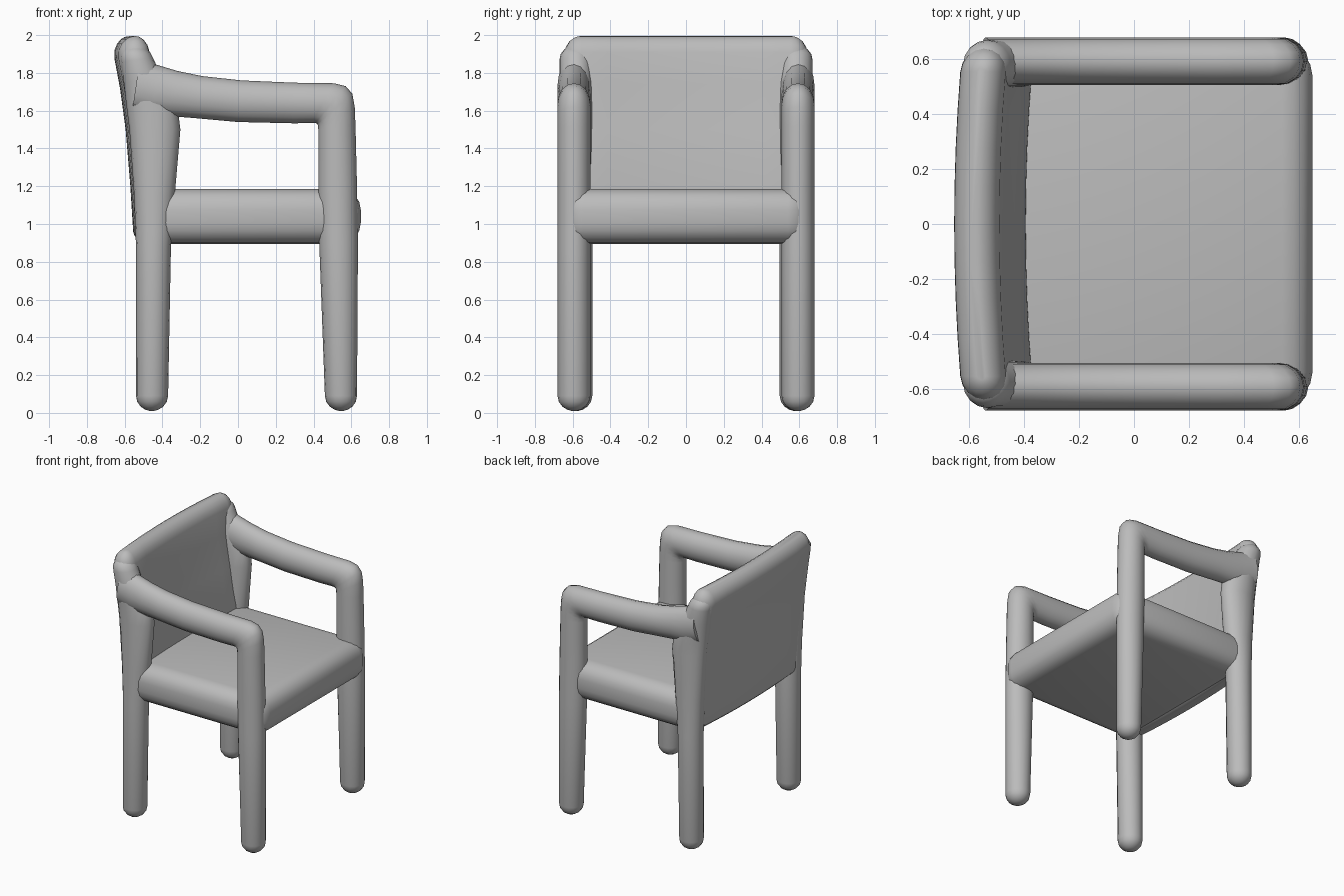
import bpy, bmesh
from math import sin, cos, pi
from mathutils import Vector

if "Cube" in bpy.data.objects:
    bpy.data.objects.remove(bpy.data.objects["Cube"])

grey = bpy.data.materials.new("light grey")
grey.use_nodes = True
grey.diffuse_color = (0.5, 0.5, 0.5, 1)
grey.node_tree.nodes["Principled BSDF"].inputs["Base Color"].default_value = (0.5, 0.5, 0.5, 1)


def finish(name, bm):
    bmesh.ops.recalc_face_normals(bm, faces=bm.faces)
    mesh = bpy.data.meshes.new(name)
    bm.to_mesh(mesh)
    bm.free()
    mesh.materials.append(grey)
    ob = bpy.data.objects.new(name, mesh)
    bpy.context.collection.objects.link(ob)
    bpy.ops.object.select_all(action="DESELECT")
    ob.select_set(True)
    bpy.context.view_layer.objects.active = ob
    bpy.ops.object.shade_smooth_by_angle(angle=0.7)
    return ob


def section(a, b, y, half, edge, bow, shrink=1.0, shift=Vector()):
    """Rounded outline spanning a to b in the xz plane and half to each side in y."""
    mid, arm = (a + b) / 2 + shift, (b - a) / 2 * shrink
    half -= edge * (1 - shrink)
    core, r = max(half - edge * shrink, 0), edge * shrink
    outline = [(core + r * sin(t * pi / 8), cos(t * pi / 8)) for t in range(9)]
    straight = [core * k / 4 for k in (3, 2, 1, 0, -1, -2, -3)] if core > 0.1 else []
    outline += [(s, -1) for s in straight]
    outline += [(-core - r * sin(t * pi / 8), -cos(t * pi / 8)) for t in range(9)]
    outline += [(-s, 1) for s in straight]
    if not straight and core < 1e-4:
        outline = outline[:8] + outline[9:-1]
    points = []
    for side, across in outline:
        p = mid + arm * across
        offset = bow * (1 - (side / half) ** 2) if half > 0 else 0
        points.append((p.x - offset, y + side, p.z))
    return points


def sweep(name, spans, y, half, edge, bow=0, start_cap=0, end_cap=0):
    """Tube through xz spans (ax, az, bx, bz), with optional domed ends."""
    pairs = [(Vector((s[0], 0, s[1])), Vector((s[2], 0, s[3]))) for s in spans]
    centres = [(a + b) / 2 for a, b in pairs]
    rings = [section(a, b, y, half, edge, bow) for a, b in pairs]

    def dome(index, neighbour, depth):
        axis = (centres[index] - centres[neighbour]).normalized()
        return [section(*pairs[index], y, half, edge, bow, cos(t), axis * depth * sin(t))
                for t in (0.4, 0.8, 1.15, 1.4)]

    if start_cap:
        rings = dome(0, 1, start_cap)[::-1] + rings
    if end_cap:
        rings += dome(-1, -2, end_cap)
    bm = bmesh.new()
    loops = [[bm.verts.new(p) for p in ring] for ring in rings]
    n = len(loops[0])
    for low, high in zip(loops, loops[1:]):
        for i in range(n):
            j = (i + 1) % n
            bm.faces.new((low[i], low[j], high[j], high[i]))
    bm.faces.new(loops[0])
    bm.faces.new(loops[-1])
    return finish(name, bm)


# Front leg bends over at the top into the armrest
arm_spans = [
    (0.46, 0.09, 0.63, 0.09), (0.43, 0.9, 0.635, 0.9), (0.425, 1.2, 0.63, 1.2),
    (0.425, 1.5, 0.622, 1.52), (0.424, 1.52, 0.618, 1.62), (0.42, 1.53, 0.605, 1.69),
    (0.41, 1.535, 0.57, 1.73), (0.39, 1.535, 0.51, 1.745), (0.3, 1.533, 0.3, 1.748),
    (0, 1.54, 0.02, 1.76), (-0.22, 1.56, -0.19, 1.783), (-0.35, 1.57, -0.32, 1.81),
    (-0.46, 1.57, -0.42, 1.84), (-0.56, 1.6, -0.52, 1.87)]
# Back leg widens and leans back as it rises beside the backrest
post_spans = [
    (-0.54, 0.09, -0.37, 0.09), (-0.54, 0.88, -0.355, 0.88), (-0.55, 1.15, -0.335, 1.15),
    (-0.575, 1.5, -0.305, 1.5), (-0.59, 1.62, -0.32, 1.62), (-0.605, 1.75, -0.40, 1.77),
    (-0.62, 1.86, -0.45, 1.88)]
for side, sign in (("left", 1), ("right", -1)):
    sweep("front_leg_and_armrest_" + side, arm_spans, sign * 0.593, 0.087, 0.087, start_cap=0.08)
    sweep("back_leg_" + side, post_spans, sign * 0.583, 0.087, 0.087, start_cap=0.08, end_cap=0.08)

# Leaning backrest, bowed slightly outward, with a rolled top
back_spans = [(-0.525, 0.96, -0.36, 0.96), (-0.54, 1.2, -0.365, 1.2), (-0.565, 1.5, -0.405, 1.5),
              (-0.595, 1.72, -0.445, 1.74), (-0.625, 1.88, -0.46, 1.91)]
sweep("backrest", back_spans, 0, 0.645, 0.09, bow=0.03, start_cap=0.06, end_cap=0.1)

# Thick padded seat with rounded edges
bm = bmesh.new()
bmesh.ops.create_cube(bm, size=1)
for v in bm.verts:
    v.co = Vector((0.08 + v.co.x * 1.14, v.co.y * 1.3, 1.04 + v.co.z * 0.29))
bmesh.ops.bevel(bm, geom=bm.edges[:], offset=0.11, segments=4, profile=0.5, affect="EDGES")
finish("seat", bm)
